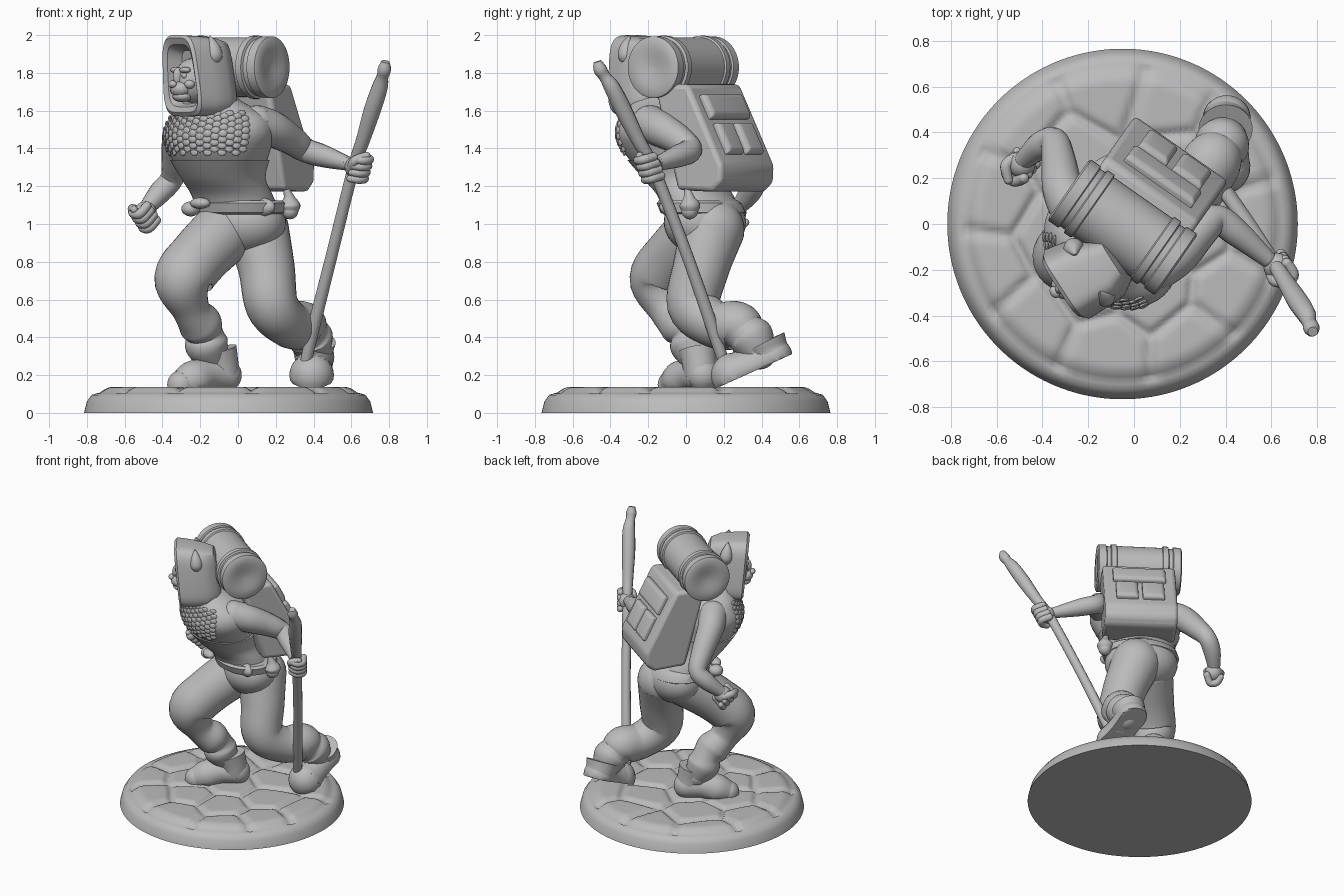
import bpy, bmesh, math, random
from mathutils import Vector, Matrix

cube = bpy.data.objects.get("Cube")
if cube:
    bpy.data.objects.remove(cube)
random.seed(4)
YAW = math.radians(-35)
HEAD = math.radians(-57)

mat = bpy.data.materials.new("plain grey")
mat.use_nodes = True
mat.diffuse_color = (0.5, 0.5, 0.5, 1)
mat.node_tree.nodes["Principled BSDF"].inputs["Base Color"].default_value = (0.5, 0.5, 0.5, 1)


# ---- helpers ----
def finish(name, bm, bevel=0, angle=40):
    bmesh.ops.recalc_face_normals(bm, faces=bm.faces)
    me = bpy.data.meshes.new(name)
    bm.to_mesh(me)
    bm.free()
    me.materials.append(mat)
    me.shade_smooth()
    me.set_sharp_from_angle(angle=math.radians(angle))
    ob = bpy.data.objects.new(name, me)
    bpy.context.collection.objects.link(ob)
    if bevel:
        b = ob.modifiers.new("bevel", 'BEVEL')
        b.width, b.segments = bevel, 3


def spline(pts, steps=6):
    pts = [Vector(p) for p in pts]
    out = []
    for i in range(len(pts) - 1):
        a, b, c, d = pts[max(i - 1, 0)], pts[i], pts[i + 1], pts[min(i + 2, len(pts) - 1)]
        for k in range(steps):
            t = k / steps
            out.append(b + (c - a) * (t / 2) + (a * 2 - b * 5 + c * 4 - d) * (t * t / 2)
                       + (b * 3 - a - c * 3 + d) * (t ** 3 / 2))
    return out + [pts[-1]]


def loft(bm, rings):
    rows = [[bm.verts.new(p) for p in r] for r in rings]
    n = len(rows[0])
    for a, b in zip(rows, rows[1:]):
        for i in range(n):
            bm.faces.new((a[i], a[(i + 1) % n], b[(i + 1) % n], b[i]))
    bm.faces.new(rows[0])
    bm.faces.new(rows[-1])


def circle(n):
    return [(math.cos(math.tau * k / n), math.sin(math.tau * k / n)) for k in range(n)]


def blob(bm, c, size, yaw=YAW, n=20):
    size = size if isinstance(size, tuple) else (size,) * 3
    m = Matrix.Translation(c) @ Matrix.Rotation(yaw, 4, 'Z') @ Matrix.Diagonal((*size, 1))
    steps = n // 2
    tilts = [0.06 + (math.pi - 0.12) * i / steps for i in range(steps + 1)]
    loft(bm, [[m @ Vector((x * math.sin(b), y * math.sin(b), math.cos(b))) for x, y in circle(n)] for b in tilts])


def tube(bm, pts, n=20, round_ends=True):
    rows = spline(pts)
    pos = [Vector(r[:3]) for r in rows]
    u, rings = Vector((0.3, 0.9, 0.2)), []
    for i, r in enumerate(rows):
        t = (pos[min(i + 1, len(pos) - 1)] - pos[max(i - 1, 0)]).normalized()
        u = (u - t * u.dot(t)).normalized()
        v = t.cross(u)
        rings.append([pos[i] + (u * x + v * y) * r[3] for x, y in circle(n)])
    loft(bm, rings)
    if round_ends:
        for i in (0, -1):
            blob(bm, pos[i], rows[i][3], n=n)


def oval(x, y, z, a, c, n=40):
    rot = Matrix.Rotation(YAW, 3, 'Z')
    return [rot @ Vector((a * t, c * s, 0)) + Vector((x, y, z)) for t, s in circle(n)]


def local(l, b, z):
    """Point in the turned body frame: l to its left, b to its back."""
    return Matrix.Rotation(YAW, 3, 'Z') @ Vector((l, b, z))


# ---- stone base: paving cells from the two nearest seed points ----
seeds = []
for count, radius in ((1, 0.04), (6, 0.34), (11, 0.6)):
    for i in range(count):
        a = math.tau * (i + random.uniform(-0.22, 0.22)) / count
        r = radius + random.uniform(-0.05, 0.05)
        seeds.append((r * math.cos(a), r * math.sin(a)))


def paving(x, y, r):
    d = sorted(math.hypot(x - sx, y - sy) for sx, sy in seeds)
    edge = max(0, (r - 0.61) / 0.07)
    return 0.138 - 0.024 * math.exp(-((d[1] - d[0]) / 0.04) ** 2) - 0.03 * edge ** 2


bm = bmesh.new()
rings = []
for r, z in [(0.01 + 0.67 * i / 48, None) for i in range(49)] + [(0.7, 0.103), (0.725, 0.095), (0.75, 0.06), (0.765, 0)]:
    rings.append([(r * x - 0.05, r * y, paving(r * x, r * y, r) if z is None else z) for x, y in circle(160)])
loft(bm, rings)
finish("paved_base", bm, angle=75)

# ---- trousers ----
bm = bmesh.new()
blob(bm, (0.02, 0.1, 1.01), (0.25, 0.2, 0.18), n=36)
tube(bm, [(-0.06, 0.08, 0.97, 0.17), (-0.2, -0.06, 0.83, 0.16), (-0.29, -0.145, 0.7, 0.155),
          (-0.25, -0.1, 0.55, 0.1), (-0.2, -0.03, 0.47, 0.115), (-0.18, 0.01, 0.42, 0.1),
          (-0.165, 0.03, 0.36, 0.115), (-0.13, 0.06, 0.28, 0.085)], 28)
tube(bm, [(0.1, 0.14, 0.97, 0.17), (0.15, 0.08, 0.77, 0.15), (0.18, 0.04, 0.57, 0.14),
          (0.27, 0.15, 0.47, 0.125), (0.34, 0.27, 0.46, 0.13), (0.37, 0.32, 0.42, 0.11),
          (0.385, 0.35, 0.39, 0.12), (0.4, 0.39, 0.32, 0.09)], 28)
finish("trousers", bm, angle=60)


# ---- boots, flattened onto their sole planes ----
def boot(name, path, collar, up, floor):
    bm = bmesh.new()
    up = Vector(up).normalized()
    tube(bm, path, 28)
    tube(bm, collar, 28, False)
    for v in bm.verts:
        depth = (v.co - Vector(floor)).dot(up)
        if depth < 0:
            v.co -= up * depth
    finish(name, bm)


boot("right_boot", [(-0.07, 0.09, 0.2, 0.09), (-0.16, 0.03, 0.2, 0.09), (-0.24, -0.03, 0.175, 0.1), (-0.3, -0.075, 0.15, 0.075)],
     [(-0.08, 0.08, 0.2, 0.09), (-0.09, 0.07, 0.27, 0.092), (-0.105, 0.06, 0.335, 0.1)], (0, 0, 1), (0, 0, 0.13))
boot("left_boot", [(0.405, 0.46, 0.295, 0.105), (0.4, 0.36, 0.25, 0.1), (0.39, 0.25, 0.2, 0.118)],
     [(0.405, 0.46, 0.29, 0.1), (0.4, 0.435, 0.335, 0.108), (0.4, 0.415, 0.375, 0.118)], (0, -0.41, 0.91), (0.39, 0.16, 0.13))

# ---- torso and arms ----
TORSO = [(0, 0.09, 1.05, 0.22, 0.18), (-0.03, 0.05, 1.15, 0.215, 0.175), (-0.08, -0.02, 1.25, 0.225, 0.19),
         (-0.1, -0.08, 1.38, 0.285, 0.23), (-0.1, -0.1, 1.48, 0.315, 0.245), (-0.1, -0.11, 1.57, 0.28, 0.2),
         (-0.14, -0.14, 1.65, 0.17, 0.14), (-0.2, -0.19, 1.75, 0.09, 0.1)]
torso = spline(TORSO)
bm = bmesh.new()
loft(bm, [oval(*r) for r in torso])
tube(bm, [(0.1, -0.19, 1.53, 0.1), (0.19, -0.13, 1.5, 0.095), (0.29, -0.03, 1.44, 0.078), (0.36, 0.02, 1.39, 0.065),
          (0.45, -0.04, 1.36, 0.06), (0.58, -0.15, 1.32, 0.038)])
tube(bm, [(-0.26, 0.05, 1.52, 0.1), (-0.31, 0.15, 1.47, 0.09), (-0.33, 0.28, 1.34, 0.075), (-0.35, 0.36, 1.24, 0.062),
          (-0.41, 0.34, 1.17, 0.06), (-0.48, 0.28, 1.09, 0.042)])
finish("torso_and_arms", bm, angle=60)


# ---- fists ----
def fist(name, c, axis, out):
    bm = bmesh.new()
    c, axis, out = Vector(c), Vector(axis).normalized(), Vector(out).normalized()
    side = axis.cross(out)
    blob(bm, c, 0.06)
    for i in range(4):
        base = c + axis * (i - 1.5) * 0.037
        tube(bm, [(*(base + side * 0.045), 0.024), (*(base + out * 0.055 + side * 0.025), 0.025),
                  (*(base + out * 0.055 - side * 0.02), 0.024), (*(base + out * 0.02 - side * 0.05), 0.02)], 12)
    tube(bm, [(*(c - side * 0.04), 0.026), (*(c - side * 0.05 + axis * 0.05 + out * 0.02), 0.025),
              (*(c + axis * 0.08 + out * 0.05), 0.02)], 12)
    finish(name, bm)


fist("left_fist", (0.625, -0.185, 1.3), (0.25, -0.37, 0.95), (0.7, -0.6, -0.2))
fist("right_fist", (-0.49, 0.26, 1.06), (-0.4, -0.5, 0.6), (-0.4, -0.4, -0.7))

# ---- corset, belt and scale armour ----
bm = bmesh.new()
loft(bm, [oval(*r[:3], r[3] + 0.013, r[4] + 0.013) for r in torso if 1.1 < r[2] < 1.35])
finish("corset", bm)
bm = bmesh.new()
loft(bm, [oval(0.01, 0.09 - 0.4 * (z - 1.06), z, 0.24 + g, 0.19 + g)
          for z, g in ((1.05, 0), (1.06, 0.018), (1.11, 0.018), (1.125, 0))])
finish("belt", bm)
bm = bmesh.new()
for j, r in enumerate(q for q in torso if 1.37 < q[2] < 1.59):
    for k, p in enumerate(oval(*r, n=44)):
        if 25 < k < 41 and (k + j) % 2:
            blob(bm, p, (0.024, 0.008, 0.02), YAW + math.tau * k / 44 - math.pi / 2, n=10)
finish("chest_scales", bm, angle=60)

# ---- belt pouches ----
bm = bmesh.new()
tube(bm, [(0.26, 0.01, 1.17, 0.02), (0.27, 0.015, 1.14, 0.03), (0.275, 0.02, 1.1, 0.055), (0.275, 0.02, 1.07, 0.045)])
blob(bm, (0.12, -0.08, 1.09), (0.09, 0.04, 0.05))
blob(bm, (-0.25, 0.0, 1.08), (0.05, 0.05, 0.04))
blob(bm, (-0.2, -0.06, 1.11), (0.06, 0.04, 0.03))
finish("belt_pouches", bm)

# ---- head and face ----
turn = Matrix.Rotation(HEAD, 3, 'Z')


def face(x, f, z):
    """Point on the head: x to its left, f forward, z up from the centre."""
    return turn @ Vector((x, -f, z)) + Vector((-0.25, -0.235, 1.76))


bm = bmesh.new()
for x, f, z, size in ((0, -0.02, 0, (0.1, 0.11, 0.12)), (0, 0.065, -0.045, (0.06, 0.055, 0.045)),
                      (0, 0.055, -0.085, (0.055, 0.05, 0.03)), (0, 0.115, -0.02, (0.028, 0.02, 0.02)),
                      (0, 0.08, 0.02, (0.025, 0.03, 0.05))):
    blob(bm, face(x, f, z), size, HEAD)
for s in (-1, 1):
    blob(bm, face(s * 0.045, 0.065, 0.055), (0.04, 0.025, 0.017), HEAD)
    blob(bm, face(s * 0.042, 0.065, 0.025), 0.017, HEAD)
    blob(bm, face(s * 0.06, 0.045, -0.02), (0.03, 0.03, 0.025), HEAD)
finish("head", bm)


# ---- hood: square brim round a recess, tapering backwards ----
def hood_ring(f, s, w, low, high):
    ring = []
    for x, y in circle(48):
        x, y = (math.copysign(abs(c) ** 0.45, c) for c in (x, y))
        flare = 1 - 0.13 * y
        ring.append(face(s + x * w * flare, f + 0.02 * y, (low + high) / 2 - 1.76 + y * (high - low) / 2))
    return ring


bm = bmesh.new()
loft(bm, [hood_ring(*r) for r in ((-0.02, 0, 0.11, 1.65, 1.92), (0.06, 0, 0.13, 1.62, 1.95), (0.075, 0, 0.155, 1.59, 1.985),
                                  (0.06, 0, 0.17, 1.57, 2), (-0.03, 0.01, 0.162, 1.57, 1.995), (-0.12, 0.025, 0.145, 1.58, 1.985),
                                  (-0.19, 0.02, 0.11, 1.6, 1.965), (-0.21, 0.02, 0.08, 1.65, 1.92))])
finish("hood", bm)
bm = bmesh.new()
for s in (-1, 1):
    path = [(0.12, -0.06, 0.09, 0.025), (0.125, -0.06, 0.13, 0.045), (0.12, -0.055, 0.18, 0.035), (0.1, -0.05, 0.235, 0.004)]
    tube(bm, [(*face(s * x + 0.01, f, z), r) for x, f, z, r in path], 14)
finish("ears", bm)

# ---- bedroll ----
half = [(0.272, 0.01), (0.28, 0.06), (0.288, 0.1), (0.288, 0.15), (0.28, 0.163), (0.23, 0.163), (0.225, 0.153),
        (0.2, 0.153), (0.195, 0.167), (0.16, 0.167), (0.155, 0.157)]
prof = [(-t, r) for t, r in half] + [(t, r) for t, r in reversed(half)]
bm = bmesh.new()
loft(bm, [[local(t - 0.033, -0.04 + r * x, 1.83 + r * y) for x, y in circle(48)] for t, r in prof])
finish("bedroll", bm, angle=35)

# ---- backpack and pockets ----
side = [(-0.05, 1.74), (0.167, 1.74), (0.39, 1.31), (0.385, 1.22), (0.33, 1.17), (0.1, 1.18)]
bm = bmesh.new()
loft(bm, [[local(l, b, z) for b, z in side] for l in (-0.268, 0.23)])
finish("backpack", bm, bevel=0.025)
for name, l, w, start, end in (("pack_flap", -0.015, 0.36, 0.07, 0.21), ("left_pocket", 0.075, 0.15, 0.24, 0.42),
                               ("right_pocket", -0.105, 0.15, 0.24, 0.42)):
    bm = bmesh.new()
    rings = []
    for out, inset in ((-0.02, 0), (0.025, 0), (0.04, 0.02)):
        rings.append([local(l + sx * (w / 2 - inset), 0.167 + 0.455 * d + 0.89 * out, 1.74 - 0.89 * d + 0.455 * out)
                      for sx, d in ((-1, start + inset), (1, start + inset), (1, end - inset), (-1, end - inset))])
    loft(bm, rings)
    finish(name, bm, bevel=0.008)

# ---- walking staff ----
bm = bmesh.new()
tube(bm, [(0.355, 0.205, 0.25, 0.03), (0.4, 0.14, 0.45, 0.034), (0.5, 0, 0.85, 0.032), (0.61, -0.17, 1.29, 0.033),
          (0.66, -0.25, 1.44, 0.038), (0.71, -0.33, 1.6, 0.046), (0.75, -0.39, 1.72, 0.043),
          (0.765, -0.43, 1.78, 0.032), (0.775, -0.455, 1.82, 0.036), (0.78, -0.47, 1.86, 0.022)], 12, False)
finish("walking_staff", bm, angle=50)
